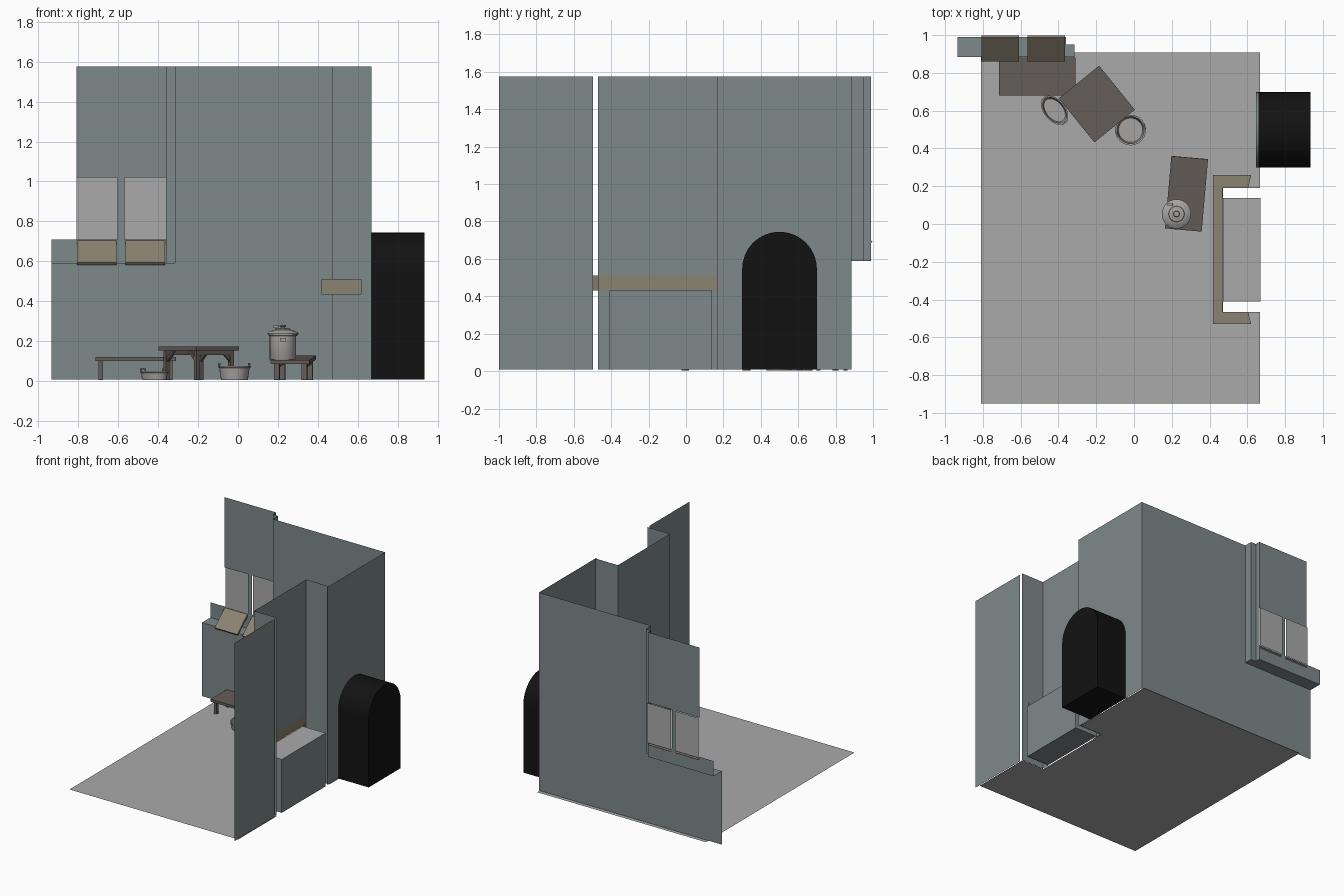
import bpy, bmesh, math
from mathutils import Matrix, Vector

if "Cube" in bpy.data.objects:
    bpy.data.objects.remove(bpy.data.objects["Cube"])

H, Z0, ZF = 1.575, 0.008, 0.003


def material(name, r, g, b):
    m = bpy.data.materials.new(name)
    m.diffuse_color = (r, g, b, 1)
    m.use_nodes = True
    m.node_tree.nodes["Principled BSDF"].inputs["Base Color"].default_value = m.diffuse_color
    return m


PLASTER = material("plaster", .210, .252, .258)
GREY = material("mid_grey", .40, .40, .40)
METAL = material("metal", .38, .37, .36)
TAN = material("light_wood", .26, .228, .168)
WOOD = material("dark_wood", .130, .110, .100)
BLACK = material("dark_passage", .006, .006, .006)


def finish(name, bm, mat=None, smooth=False, matrix=None):
    me = bpy.data.meshes.new(name)
    bm.to_mesh(me)
    bm.free()
    ob = bpy.data.objects.new(name, me)
    bpy.context.collection.objects.link(ob)
    if mat:
        me.materials.append(mat)
    if matrix:
        ob.matrix_world = matrix
    if smooth:
        bpy.ops.object.select_all(action='DESELECT')
        ob.select_set(True)
        bpy.context.view_layer.objects.active = ob
        bpy.ops.object.shade_smooth_by_angle(angle=math.radians(40))
    return ob


def face(bm, pts):
    return bm.faces.new([bm.verts.new(p) for p in pts])


def wall(bm, path, z0, z1):
    for (ax, ay), (bx, by) in zip(path, path[1:]):
        face(bm, [(ax, ay, z0), (bx, by, z0), (bx, by, z1), (ax, ay, z1)])


def box(bm, cx, cy, cz, sx, sy, sz, rot=None):
    m = Matrix.Translation((cx, cy, cz)) @ (rot or Matrix()) @ Matrix.Diagonal((sx, sy, sz, 1))
    bmesh.ops.create_cube(bm, size=1, matrix=m)


def beam(bm, a, b, w):
    a, b = Vector(a), Vector(b)
    box(bm, *((a + b) / 2), w, w, (b - a).length, (b - a).to_track_quat('Z', 'Y').to_matrix().to_4x4())


def lathe(bm, profile, segs=28):
    vs = [bm.verts.new((r, 0, z)) for r, z in profile]
    es = [bm.edges.new(p) for p in zip(vs, vs[1:])]
    bmesh.ops.spin(bm, geom=vs + es, cent=(0, 0, 0), axis=(0, 0, 1),
                   angle=2 * math.pi, steps=segs, use_duplicate=False)
    bmesh.ops.remove_doubles(bm, verts=bm.verts, dist=.0003)
    bmesh.ops.recalc_face_normals(bm, faces=bm.faces)


# floor, notched around the chimney breast
bm = bmesh.new()
face(bm, [(x, y, ZF) for x, y in [(-.81, -.95), (.668, -.95), (.668, -.465), (.47, -.465),
                                  (.47, .19), (.668, .19), (.668, .908), (-.81, .908)]])
finish("floor", bm, GREY)

# back wall below and beside the window niche
bm = bmesh.new()
wall(bm, [(-.935, .885), (.668, .885)], Z0, .59)
wall(bm, [(-.315, .885), (.668, .885)], .59, H)
finish("back_wall", bm, PLASTER)

# window niche: sill, stepped jamb, wall around the two panes
bm = bmesh.new()
face(bm, [(x, y, .59) for x, y in [(-.935, .885), (-.315, .885), (-.315, .95),
                                   (-.36, .95), (-.36, .99), (-.935, .99)]])
wall(bm, [(-.315, .885), (-.315, .95), (-.36, .95), (-.36, .99)], .59, H)
wall(bm, [(-.36, .99), (-.935, .99)], .59, .71)
wall(bm, [(-.57, .99), (-.605, .99)], .71, 1.02)
wall(bm, [(-.36, .99), (-.81, .99)], 1.02, H)
finish("window_niche", bm, PLASTER)

# panes and tilted window boards
for i, (a, b) in enumerate([(-.81, -.605), (-.57, -.36)]):
    bm = bmesh.new()
    wall(bm, [(a, .999), (b, .999)], .705, 1.02)
    finish(f"window_pane_{i}", bm, GREY)
    bm = bmesh.new()
    box(bm, (a + b) / 2, .928, .642, .198, .168, .016, Matrix.Rotation(math.radians(41), 4, 'X'))
    finish(f"window_board_{i}", bm, TAN)

# right wall with arched doorway
N, YC, R, ZS = 16, .5, .2, .545
arch = [(.3, Z0)] + [(YC - R * math.cos(math.pi * i / N), ZS + R * math.sin(math.pi * i / N))
                     for i in range(N + 1)] + [(.7, Z0)]
bm = bmesh.new()
f = face(bm, [(.668, y, z) for y, z in [(.165, Z0)] + arch + [(.885, Z0), (.885, H), (.165, H)]])
bmesh.ops.triangulate(bm, faces=[f])
wall(bm, [(.668, -1), (.668, -.497)], Z0, H)
finish("right_wall", bm, PLASTER)


def arch_strip(bm, x0, x1):
    for (ay, az), (by, bz) in zip(arch, arch[1:]):
        face(bm, [(x0, ay, az), (x0, by, bz), (x1, by, bz), (x1, ay, az)])
    bmesh.ops.remove_doubles(bm, verts=bm.verts, dist=.0001)


bm = bmesh.new()
arch_strip(bm, .647, .660)
finish("doorway_reveal", bm, PLASTER, True)
bm = bmesh.new()
arch_strip(bm, .660, .934)
face(bm, [(.934, y, z) for y, z in arch])
face(bm, [(.668, .3, Z0), (.934, .3, Z0), (.934, .7, Z0), (.668, .7, Z0)])
bmesh.ops.remove_doubles(bm, verts=bm.verts, dist=.0001)
finish("dark_passage", bm, BLACK, True)

# chimney breast with firebox
bm = bmesh.new()
wall(bm, [(.668, -.47), (.47, -.47), (.47, .18), (.668, .18)], .51, H)
for y in (-.47, .18):
    wall(bm, [(.47, y), (.668, y)], .43, .51)
wall(bm, [(.668, -.47), (.47, -.47), (.47, -.41), (.67, -.41), (.67, .138),
          (.47, .138), (.47, .18), (.668, .18)], Z0, .43)
face(bm, [(.47, -.41, .012), (.67, -.41, .012), (.67, .138, .012), (.47, .138, .012)])
finish("chimney_breast", bm, PLASTER)
bm = bmesh.new()
face(bm, [(.47, -.41, .43), (.67, -.41, .43), (.67, .138, .43), (.47, .138, .43)])
finish("firebox_top", bm, GREY)

# mantel wrapping the breast
bm = bmesh.new()
f = face(bm, [(x, y, .432) for x, y in [(.62, .26), (.418, .26), (.418, -.53), (.62, -.53),
                                        (.605, -.467), (.468, -.467), (.468, .19), (.605, .19)]])
ext = bmesh.ops.extrude_face_region(bm, geom=[f])
bmesh.ops.translate(bm, vec=(0, 0, .08), verts=[v for v in ext['geom'] if isinstance(v, bmesh.types.BMVert)])
bmesh.ops.recalc_face_normals(bm, faces=bm.faces)
finish("mantel", bm, TAN)


def table(name, x, y, lx, ly, h, rot, leg=.022, brace=0.0, tilt=0.0):
    bm = bmesh.new()
    box(bm, 0, 0, h - .01, lx, ly, .02, Matrix.Rotation(tilt, 4, 'X'))
    px, py = lx / 2 - .028, ly / 2 - .028
    for sx in (-1, 1):
        for sy in (-1, 1):
            top = h - .015 + sy * py * math.tan(tilt)
            box(bm, sx * px, sy * py, (top + ZF) / 2 + .001, leg, leg, top - ZF)
            if brace:
                for d in ((1, 0), (0, 1)):
                    beam(bm, (sx * px, sy * py, top - brace),
                         (sx * (px - d[0] * brace), sy * (py - d[1] * brace), top - .005), leg * .6)
    for s in (-1, 1):  # rails under the top
        box(bm, s * px, 0, h - .03, leg * .7, 2 * py, .022, Matrix.Rotation(tilt, 4, 'X'))
    finish(name, bm, WOOD, matrix=Matrix.Translation((x, y, 0)) @ Matrix.Rotation(math.radians(rot), 4, 'Z'))


table("wall_bench", -.513, .781, .405, .2, .12, 0)
table("braced_table", -.197, .635, .30, .275, .172, -51, brace=.06)
table("low_bench", .278, .16, .195, .385, .116, -5, leg=.028, tilt=math.radians(3.5))


def loop_handle(bm, x, z, w, h, t=.006):
    for s in (-1, 1):
        beam(bm, (x, s * w, z), (x, s * w, z + h), t)
    beam(bm, (x, -w, z + h), (x, w, z + h), t)


# oval and round basins
for name, pos, rot, sx, sy, h in [("oval_basin", (-.42, .602), -50, 1.1, .70, .043),
                                  ("round_basin", (-.018, .497), 15, 1, 1, .068)]:
    bm = bmesh.new()
    lathe(bm, [(0, .003), (.064, .003), (.072, h), (.081, h + .002), (.081, h - .005),
               (.076, h - .007), (.067, 0), (0, 0)])
    bmesh.ops.scale(bm, vec=(sx, sy, 1), verts=bm.verts)
    for s in (-1, 1):
        loop_handle(bm, s * .078 * sx, h - .004, .014, .018)
    finish(name, bm, METAL, True, Matrix.Translation((*pos, ZF + .001)) @ Matrix.Rotation(math.radians(rot), 4, 'Z'))

# lidded pot, leaning with the bench
base = Matrix.Translation((.225, .053, .103)) @ Matrix.Diagonal((1, 1, .95, 1))
bm = bmesh.new()
lathe(bm, [(0, 0), (.062, 0), (.066, .006), (.066, .128), (.072, .131), (.072, .137), (0, .137)])
for s in (-1, 1):
    box(bm, 0, s * .069, .108, .03, .012, .018)
finish("pot", bm, METAL, True, base)
bm = bmesh.new()
lathe(bm, [(0, .136), (.078, .136), (.078, .143), (.066, .154), (.042, .161), (.040, .166), (.022, .169),
           (.012, .171), (.010, .176), (.017, .181), (.014, .187), (0, .188)])
finish("pot_lid", bm, METAL, True, base)
bm = bmesh.new()
beam(bm, (-.035, .05, .15), (-.035, .05, .178), .008)
beam(bm, (-.05, .05, .178), (-.02, .05, .181), .011)
finish("lid_clasp", bm, METAL, False, base)
